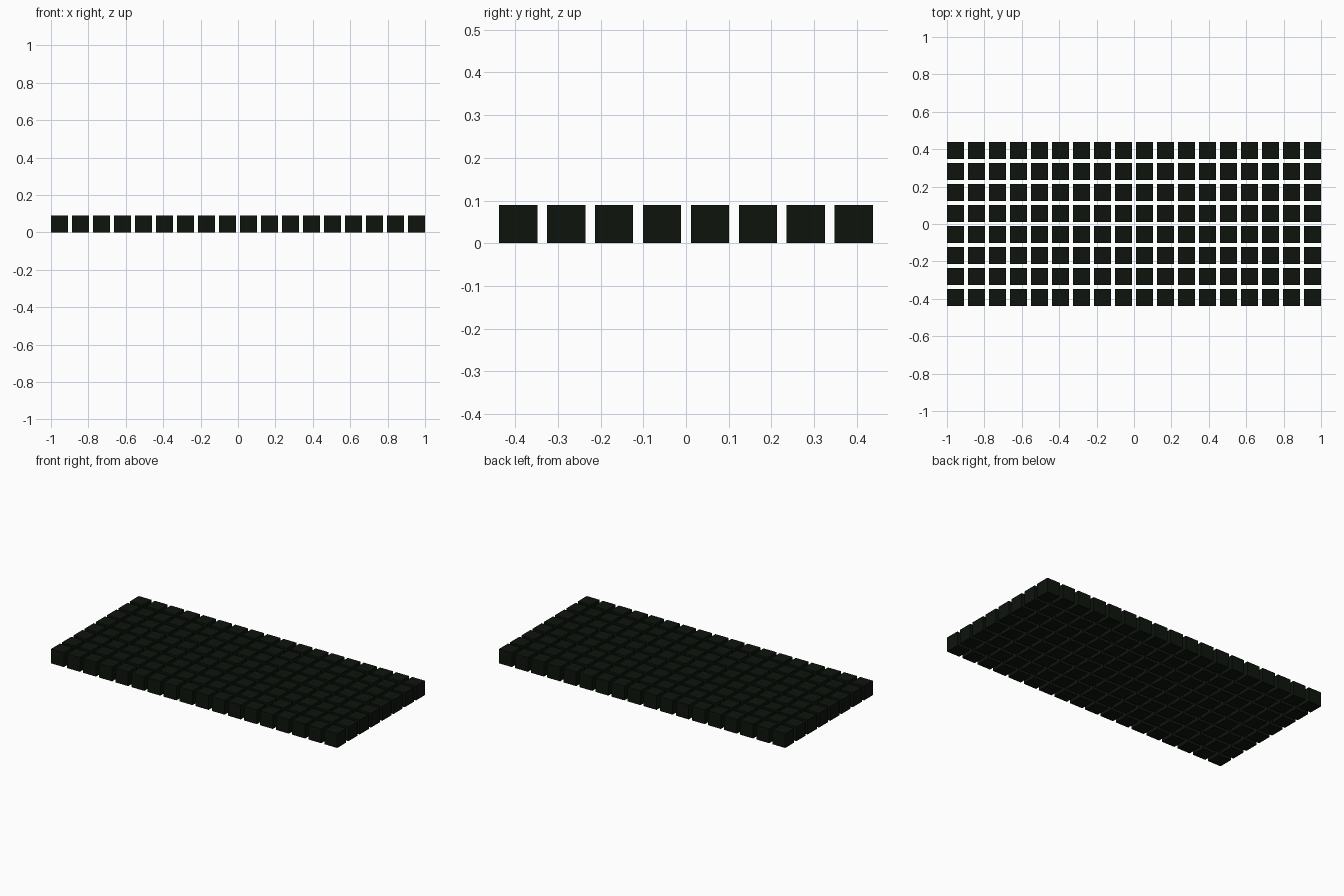
import bpy

if "Cube" in bpy.data.objects:
    bpy.data.objects.remove(bpy.data.objects["Cube"])

COLS, ROWS = 18, 8
SIZE = 0.09                          # edge of one cube
PITCH = (2.0 - SIZE) / (COLS - 1)    # spacing between cube centres

# Near-black green finish
mat = bpy.data.materials.new("dark_green")
mat.diffuse_color = (0.004, 0.007, 0.004, 1.0)
mat.use_nodes = True
mat.node_tree.nodes["Principled BSDF"].inputs["Base Color"].default_value = mat.diffuse_color

# Corner cube of the grid
bpy.ops.mesh.primitive_cube_add(
    size=SIZE,
    location=(-PITCH * (COLS - 1) / 2, -PITCH * (ROWS - 1) / 2, SIZE / 2))
cubes = bpy.context.object
cubes.name = "cube_grid"
cubes.data.materials.append(mat)


def repeat(name, count, offset):
    """Repeat the cube along one axis."""
    mod = cubes.modifiers.new(name, 'ARRAY')
    mod.count = count
    mod.use_relative_offset = False
    mod.use_constant_offset = True
    mod.constant_offset_displace = offset


# Columns along x, rows along y
repeat("columns", COLS, (PITCH, 0, 0))
repeat("rows", ROWS, (0, PITCH, 0))
